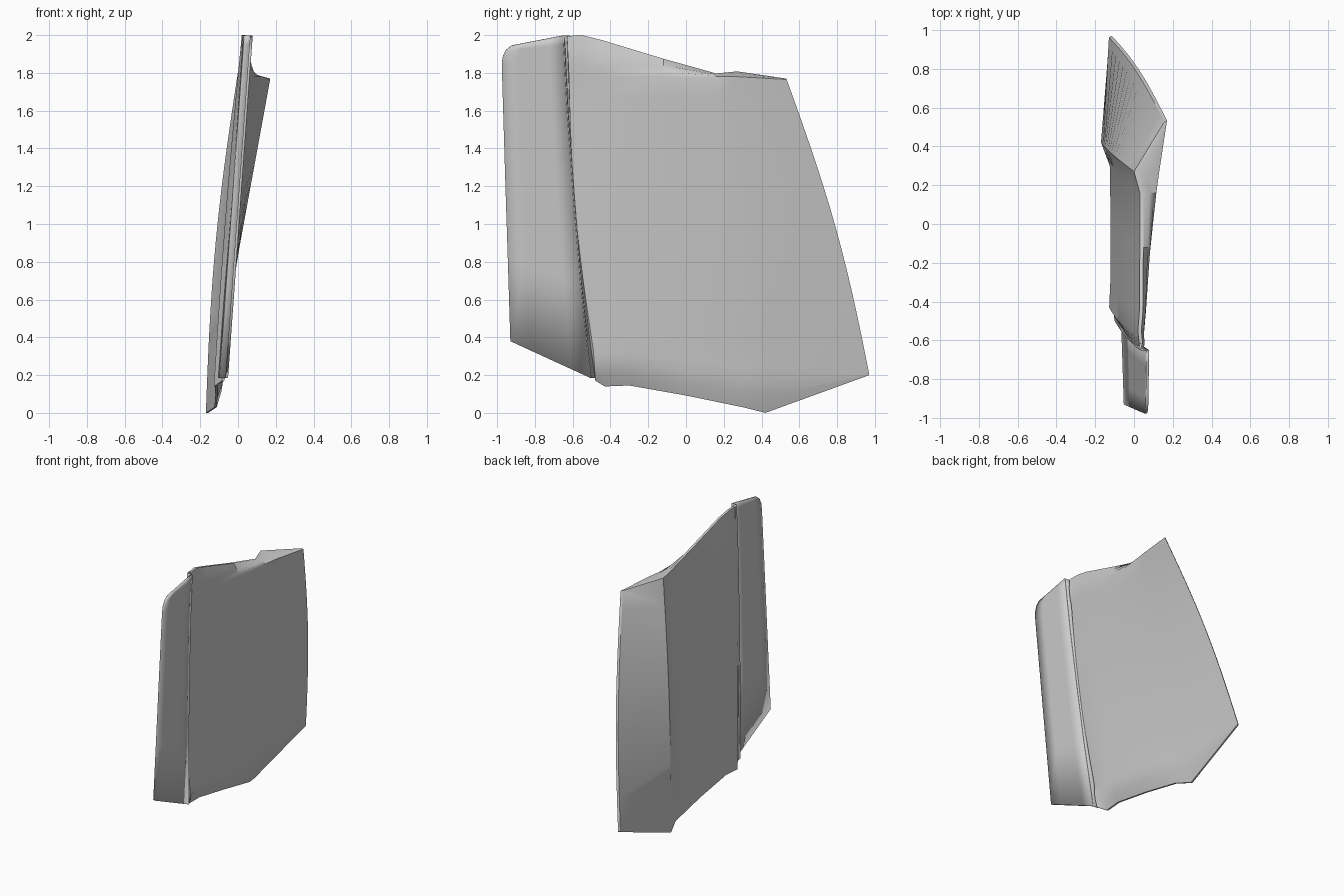
import bpy, bmesh, math
from mathutils import Vector

if "Cube" in bpy.data.objects:
    bpy.data.objects.remove(bpy.data.objects["Cube"])


def lerp_rows(a, b, t):
    return [p.lerp(q, t) for p, q in zip(a, b)]


def vecs(pts):
    return [Vector(p) for p in pts]


def loft(name, rings, closed, caps=None):
    """Skin a list of equally long point rows."""
    bm = bmesh.new()
    grid = [[bm.verts.new(p) for p in r] for r in rings]
    n = len(grid[0])
    for a, b in zip(grid, grid[1:]):
        for i in range(n if closed else n - 1):
            j = (i + 1) % n
            bm.faces.new((a[i], a[j], b[j], b[i]))
    if caps:
        for row in (grid[0], grid[-1]):
            for i in range(caps - 1):
                bm.faces.new((row[i], row[i + 1], row[n - 2 - i], row[n - 1 - i]))
    bmesh.ops.recalc_face_normals(bm, faces=bm.faces)
    me = bpy.data.meshes.new(name)
    bm.to_mesh(me)
    bm.free()
    ob = bpy.data.objects.new(name, me)
    bpy.context.collection.objects.link(ob)
    bpy.context.view_layer.objects.active = ob
    ob.select_set(True)
    bpy.ops.object.shade_smooth_by_angle(angle=math.radians(30))
    ob.select_set(False)
    return ob


# Main panel: control rows from the front edge to the rear corner
back_low = vecs([(-.085, -.48, .17), (-.128, -.43, .14), (-.122, -.30, .145),
                 (-.120, 0, .092), (-.125, .30, .03), (-.17, .42, 0), (-.125, .965, .198)])
back_top = vecs([(.028, -.63, 1.995), (.02, -.55, 2), (.028, -.45, 1.975),
                 (.03, -.12, 1.875), (.03, .16, 1.797), (0, .27, 1.808), (.15, .53, 1.77)])
skin_low = vecs([(-.06, -.49, .33), (-.052, -.43, .32), (-.052, -.30, .305),
                 (-.062, 0, .275), (-.075, .30, .25), (-.083, .42, .24), (-.115, .97, .205)])
skin_top = vecs([(.04, -.62, 1.79), (.046, -.55, 1.785), (.055, -.45, 1.78),
                 (.085, -.12, 1.78), (.115, .16, 1.78), (.13, .27, 1.78), (.17, .533, 1.765)])
lip_low = [p + Vector((.012, 0, 0)) for p in back_low]
lip_top = [p + Vector((.018, 0, 0)) for p in back_top]
bow_y = [-.03, -.025, -.02, 0, .015, .02, .04]
bow_x = [-.005, -.01, -.012, -.015, -.02, -.033, 0]

A, B = .11, .89
params = [0, .04, .08, A] + [A + (B - A) * i / 14 for i in range(1, 14)] + [B, .92, .96, 1]
rings = []
for s in params:
    arc = math.sin(math.pi * s)
    if s < A:
        k = s / A
        outer = lerp_rows(lip_low, skin_low, k)
        push = .045 * k * (1 - k)
    elif s > B:
        k = (s - B) / (1 - B)
        outer = lerp_rows(skin_top, lip_top, k)
        push = .045 * k * (1 - k)
    else:
        outer = lerp_rows(skin_low, skin_top, (s - A) / (B - A))
        push = 0
    inner = lerp_rows(back_low, back_top, s)
    for i in range(7):
        side = math.sin(math.pi * min(max((s - A) / (B - A), 0), 1))
        outer[i] += Vector((push if i < 6 else 0, bow_y[i] * side, 0))
        inner[i] += Vector((bow_x[i], bow_y[i] * arc, 0)) * Vector((1, 1, 1)).x
        inner[i].x += bow_x[i] * (arc - 1)
    # keep the rear corner thin and attached to the skin
    inner[6] = outer[6] + Vector((-.014, -.008, 0))
    rings.append(outer + inner[::-1])
loft("main_panel", rings, True, caps=7)

# Front flange: thin leading plate with a rounded upper corner
left = [(-.93, .38), (-.943, .8), (-.956, 1.2), (-.968, 1.6), (-.975, 1.83),
        (-.972, 1.88), (-.955, 1.92), (-.925, 1.945)]
right = [(-.505, .185), (-.56, .7), (-.597, 1.15), (-.63, 1.6), (-.642, 1.83),
         (-.645, 1.9), (-.648, 1.95), (-.65, 1.998)]
rows, strip = [], []
for (y0, z0), (y1, z1) in zip(left, right):
    row = []
    for k in range(5):
        t = k / 4
        z = z0 + (z1 - z0) * t
        row.append(Vector((.072 * z - .073, y0 + (y1 - y0) * t, z)))
    rows.append(row)
    e = row[-1]
    strip.append([e, e + Vector((-.035, .004, 0)), e + Vector((-.04, .035, 0))])


def thicken(ob, d):
    m = ob.modifiers.new("thickness", 'SOLIDIFY')
    m.thickness = d
    m.offset = 0


thicken(loft("front_flange", rows, False), .014)

# Recessed joint between flange and panel
thicken(loft("joint_strip", strip, False), .01)
